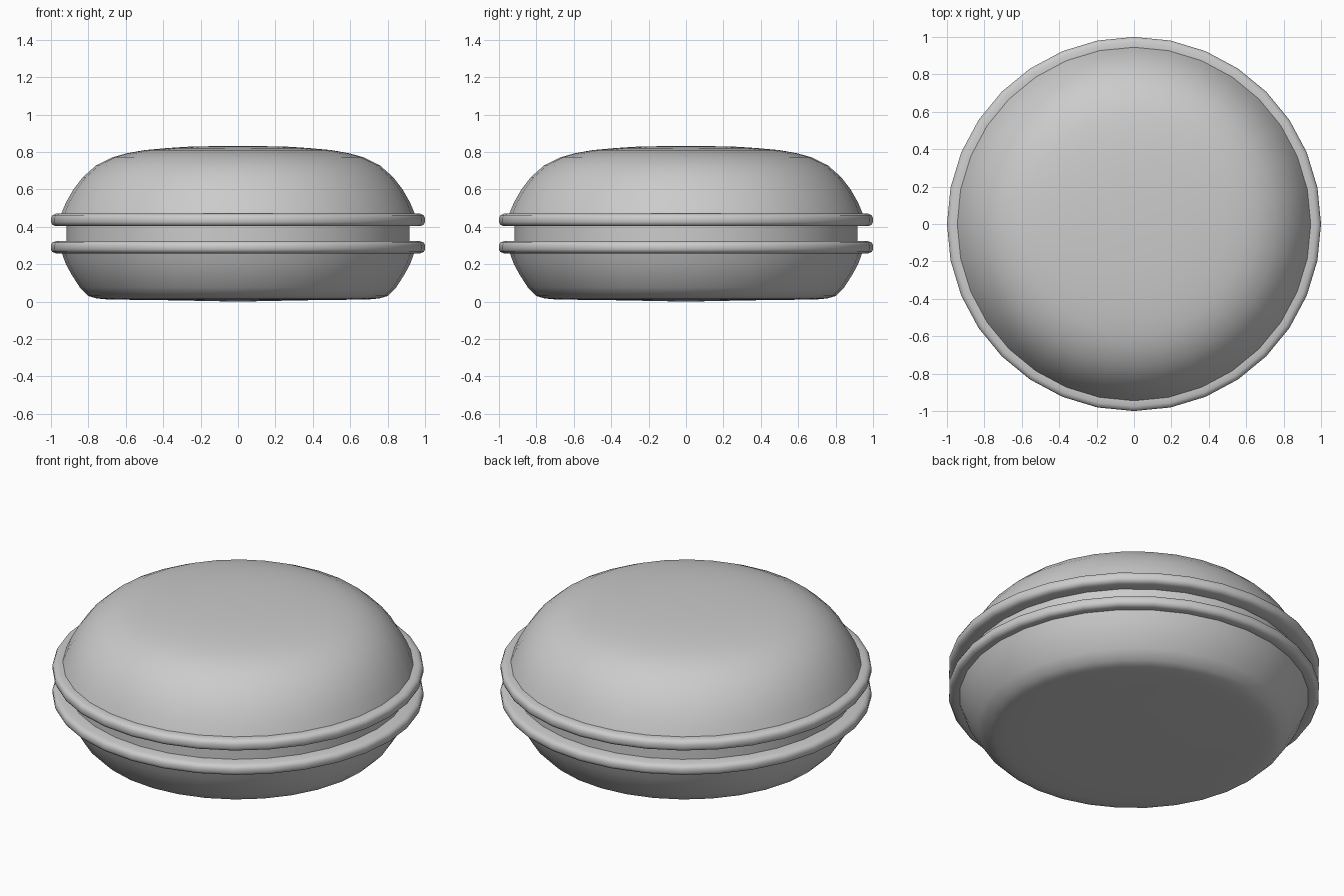
import bpy, bmesh, math
from mathutils import Matrix

if "Cube" in bpy.data.objects:
    bpy.data.objects.remove(bpy.data.objects["Cube"])

SIDES = 32


def lathe(name, profile):
    """Spin a (radius, z) profile about z; end points on the axis close the solid."""
    bm = bmesh.new()
    verts = [bm.verts.new((r, 0, z)) for r, z in profile]
    edges = [bm.edges.new(pair) for pair in zip(verts, verts[1:])]
    bmesh.ops.spin(bm, geom=verts + edges, cent=(0, 0, 0), axis=(0, 0, 1),
                   angle=math.tau, steps=SIDES, use_merge=False)
    bmesh.ops.remove_doubles(bm, verts=bm.verts[:], dist=1e-4)
    bmesh.ops.recalc_face_normals(bm, faces=bm.faces[:])
    mesh = bpy.data.meshes.new(name)
    bm.to_mesh(mesh)
    bm.free()
    obj = bpy.data.objects.new(name, mesh)
    bpy.context.collection.objects.link(obj)
    bpy.ops.object.select_all(action='DESELECT')
    obj.select_set(True)
    bpy.context.view_layer.objects.active = obj
    bpy.ops.object.shade_smooth_by_angle(angle=math.radians(50))
    return obj


def rim(z0, z1):
    """Rounded rim profile from its lower inner edge to its upper inner edge."""
    return [(0.92, z0), (0.975, z0), (0.993, z0 + 0.008), (1.0, z0 + 0.022),
            (1.0, z1 - 0.022), (0.993, z1 - 0.008), (0.975, z1), (0.945, z1)]


# Bottom shell: shallow bowl with a flat base and rolled rim
lathe("bottom_shell", [(0, 0), (0.35, 0.007), (0.58, 0.010), (0.70, 0.012),
                       (0.755, 0.017), (0.80, 0.03), (0.845, 0.075),
                       (0.89, 0.145), (0.92, 0.20), (0.942, 0.26)]
      + rim(0.258, 0.323)[1:-1] + [(0.90, 0.323), (0, 0.323)])

# Filling: recessed disc between the shells
lathe("filling", [(0, 0.30), (0.917, 0.30), (0.917, 0.42), (0, 0.42)])

# Top shell: domed cap with a matching rolled rim
lathe("top_shell", [(0, 0.403)] + rim(0.403, 0.47)
      + [(0.92, 0.53), (0.88, 0.60), (0.83, 0.665), (0.76, 0.727),
         (0.67, 0.772), (0.595, 0.793), (0.50, 0.81), (0.38, 0.821),
         (0.24, 0.83), (0, 0.832)])
